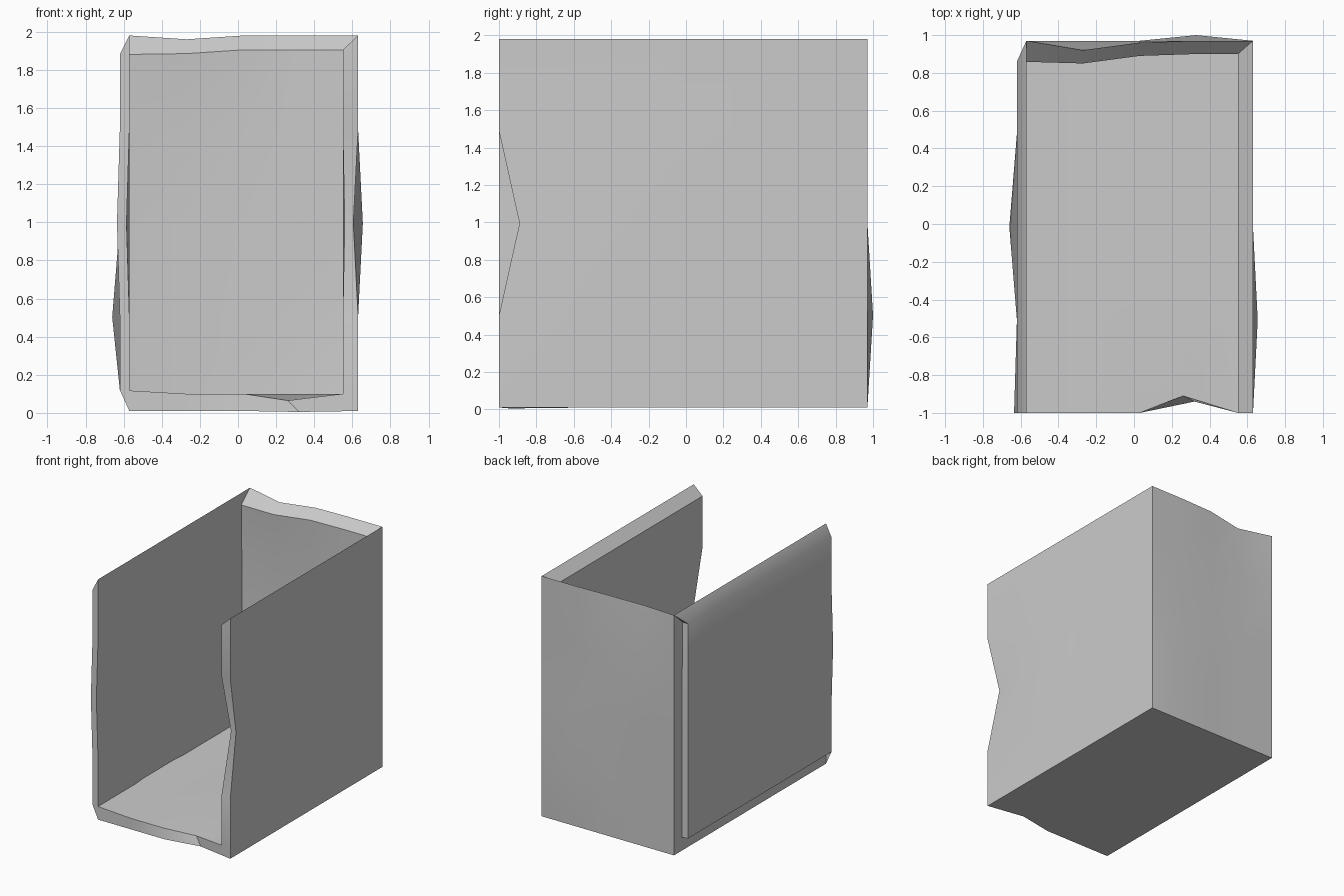
import bpy
import bmesh
from mathutils import Vector

cube = bpy.data.objects.get("Cube")
if cube:
    bpy.data.objects.remove(cube, do_unlink=True)

# One plain grey
grey = bpy.data.materials.new("plain_grey")
grey.use_nodes = True
colour = (0.6, 0.6, 0.6, 1)
grey.diffuse_color = colour
grey.node_tree.nodes["Principled BSDF"].inputs["Base Color"].default_value = colour

N = 4
LOW = Vector((-0.57, -1.0, 0.01))
HIGH = Vector((0.63, 0.97, 1.98))

# Dents and bulges, by grid position
DENTS = {
    (4, 0, 2): (-0.025, 0.11, 0),     # notch in the front of the right panel
    (4, 1, 2): (0.025, 0, 0),         # bulge beside the notch
    (0, 2, 1): (-0.04, 0, 0),         # bulge in the left panel
    (0, 0, 2): (-0.015, 0, 0),
    (3, 4, 1): (0, 0.03, 0),          # bulge in the back panel
    (1, 4, 4): (0, -0.05, -0.02),     # dip in the back rim
    (2, 4, 4): (0, -0.01, 0),
    (3, 0, 0): (-0.01, 0.06, -0.005), # notch in the floor edge
}


def outer_point(key):
    size = HIGH - LOW
    p = Vector([LOW[a] + size[a] * key[a] / N for a in range(3)])
    return p + Vector(DENTS.get(key, (0, 0, 0)))


def thickness(key):
    """Step from the first skin to the second; the left panel thickens outward."""
    i, j, k = key
    left = i == 0
    step = Vector((0, 0, 0))
    if left:
        step.x = -0.05
    elif i == N:
        step.x = -0.08
    if j == N:
        step.y = -0.11 if left else -0.07
    if k == 0:
        step.z = 0.11 if left else 0.09
    elif k == N:
        step.z = -0.1 if left else -0.075
    if key == (3, 0, 0):
        step += Vector((-0.06, 0.03, -0.03))
    if key == (4, 0, 2):
        step.x = -0.045
    return step


bm = bmesh.new()
first, second = {}, {}


def vert(table, key):
    if key not in table:
        p = outer_point(key)
        if table is second:
            p += thickness(key)
        table[key] = bm.verts.new(p)
    return table[key]


# Four gridded panels: left, right, back and floor; top and front stay open
panels = [lambda a, b: (0, a, b), lambda a, b: (N, a, b),
          lambda a, b: (a, N, b), lambda a, b: (a, b, 0)]
edges = {}
flip_first = [True, False, True, True]
for panel, flip in zip(panels, flip_first):
    for a in range(N):
        for b in range(N):
            keys = [panel(a, b), panel(a + 1, b), panel(a + 1, b + 1), panel(a, b + 1)]
            if flip:
                keys.reverse()
            # The left panel's first skin faces the inside of the box
            if panel is panels[0]:
                keys.reverse()
            bm.faces.new([vert(first, q) for q in keys])
            bm.faces.new([vert(second, q) for q in reversed(keys)])
            for p, q in zip(keys, keys[1:] + keys[:1]):
                edges.setdefault(frozenset((p, q)), []).append((p, q))

# Rim faces join the two skins along open edges
for users in edges.values():
    if len(users) == 1:
        p, q = users[0]
        bm.faces.new([first[q], first[p], second[p], second[q]])

mesh = bpy.data.meshes.new("open_box_shell")
bm.to_mesh(mesh)
bm.free()
mesh.materials.append(grey)
box = bpy.data.objects.new("open_box_shell", mesh)
bpy.context.scene.collection.objects.link(box)

bpy.ops.object.select_all(action="DESELECT")
box.select_set(True)
bpy.context.view_layer.objects.active = box
bpy.ops.object.shade_smooth_by_angle(angle=0.52)
